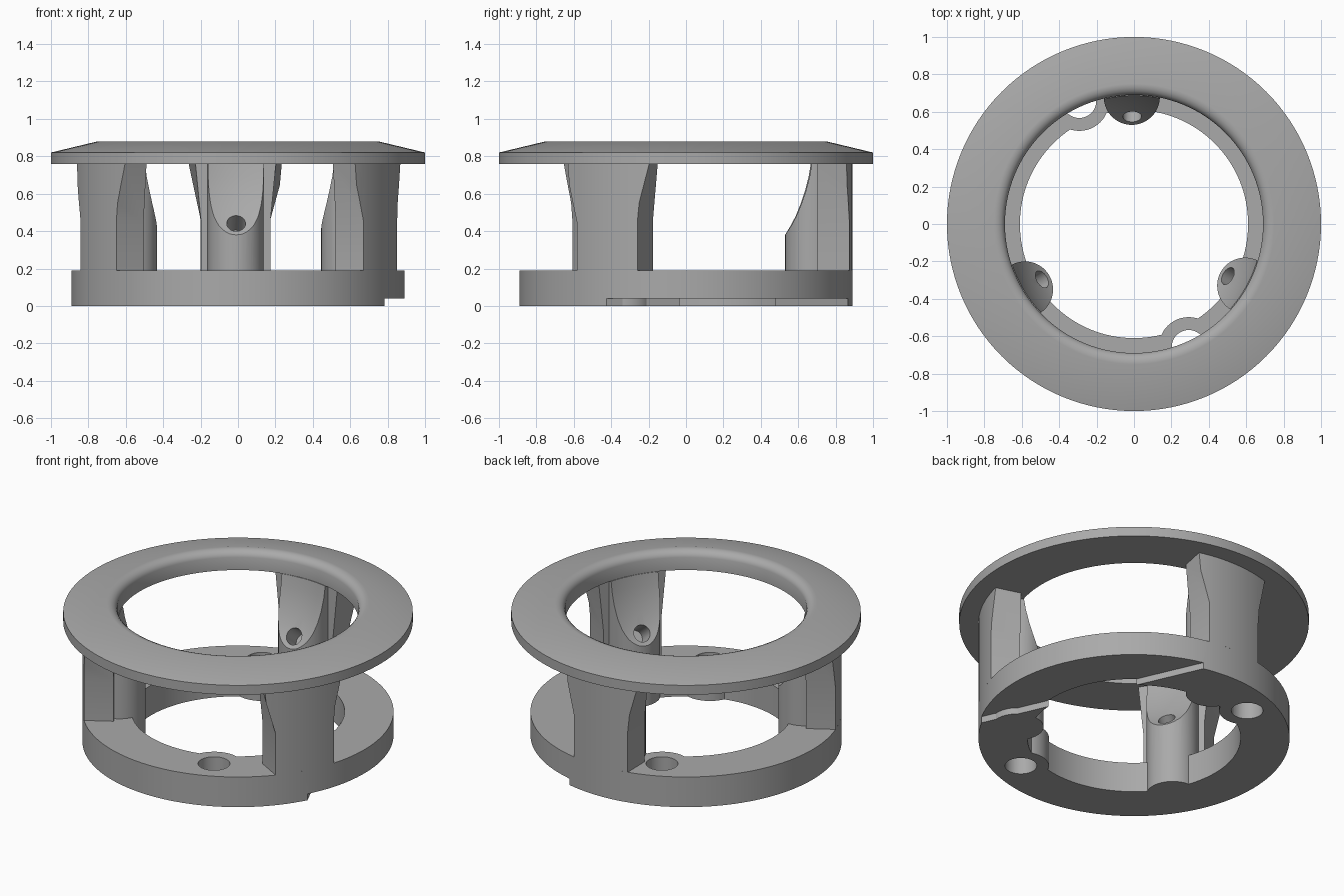
import bpy, bmesh
from math import sin, cos, pi, radians
from mathutils import Matrix, Vector

cube = bpy.data.objects.get("Cube")
if cube:
    bpy.data.objects.remove(cube)

SEG = 128
RING_R = 0.89     # outside radius of the lower ring and pillars
BASE_H = 0.19     # top of the lower ring
FLANGE_Z = 0.76   # underside of the top flange

grey = bpy.data.materials.new("grey plastic")
grey.use_nodes = True
colour = (0.4, 0.4, 0.4, 1)
grey.diffuse_color = colour
grey.node_tree.nodes["Principled BSDF"].inputs["Base Color"].default_value = colour


def make(name, bm):
    bmesh.ops.remove_doubles(bm, verts=bm.verts, dist=1e-5)
    bmesh.ops.recalc_face_normals(bm, faces=bm.faces)
    me = bpy.data.meshes.new(name)
    bm.to_mesh(me)
    bm.free()
    me.materials.append(grey)
    ob = bpy.data.objects.new(name, me)
    bpy.context.scene.collection.objects.link(ob)
    return ob


def lathe(name, profile):
    """Revolve a closed (radius, z) outline about the z axis."""
    bm = bmesh.new()
    rings = [[bm.verts.new((r * cos(2 * pi * i / SEG), r * sin(2 * pi * i / SEG), z))
              for r, z in profile] for i in range(SEG)]
    n = len(profile)
    for i in range(SEG):
        a, b = rings[i], rings[(i + 1) % SEG]
        for j in range(n):
            k = (j + 1) % n
            bm.faces.new((a[j], b[j], b[k], a[k]))
    return make(name, bm)


def cylinder(name, radius, start, end, segments=48):
    start, end = Vector(start), Vector(end)
    axis = end - start
    bm = bmesh.new()
    turn = axis.to_track_quat('Z', 'Y').to_matrix().to_4x4()
    bmesh.ops.create_cone(bm, cap_ends=True, segments=segments, radius1=radius, radius2=radius,
                          depth=axis.length, matrix=Matrix.Translation((start + end) / 2) @ turn)
    return make(name, bm)


def combine(target, tool, operation):
    """Apply a boolean and discard the tool."""
    tool.hide_render = True
    mod = target.modifiers.new("boolean", 'BOOLEAN')
    mod.object, mod.operation, mod.solver = tool, operation, 'EXACT'
    graph = bpy.context.evaluated_depsgraph_get()
    result = bpy.data.meshes.new_from_object(target.evaluated_get(graph))
    target.modifiers.clear()
    target.data = result
    bpy.data.objects.remove(tool)


def polar(r, angle, z):
    return (r * cos(angle), r * sin(angle), z)


# Top flange with sloped upper face and rounded inner lip
flange = lathe("top_flange", [(0.69, FLANGE_Z), (1, FLANGE_Z), (1, 0.82), (0.75, 0.88),
                              (0.728, 0.878), (0.71, 0.87), (0.697, 0.857), (0.69, 0.84)])

# Lower ring with two screw bosses
base = lathe("lower_ring", [(0.61, 0), (RING_R, 0), (RING_R, BASE_H), (0.61, BASE_H)])
boss_angles = [radians(-66), radians(114)]
for a in boss_angles:
    combine(base, cylinder("boss", 0.16, polar(0.72, a, 0), polar(0.72, a, BASE_H)), 'UNION')
for a in boss_angles:
    combine(base, cylinder("bore", 0.091, polar(0.72, a, -0.1), polar(0.72, a, 0.3)), 'DIFFERENCE')

# Shallow step across one side of the underside
bm = bmesh.new()
bmesh.ops.create_cube(bm, size=1, matrix=Matrix.Rotation(radians(24), 4, 'Z')
                      @ Matrix.Translation((1.042, 0, -0.03)) @ Matrix.Diagonal((1, 3, 0.14, 1)))
combine(base, make("step", bm), 'DIFFERENCE')


def flared_block():
    """Pillar back: straight sides, then widening toward the flange."""
    bm = bmesh.new()
    levels = [(BASE_H, 0.185, 0.185), (0.45, 0.185, 0.185), (FLANGE_Z, 0.215, 0.27)]
    loops = [[bm.verts.new(p) for p in ((0.70, -i, z), (0.95, -o, z), (0.95, o, z), (0.70, i, z))]
             for z, i, o in levels]
    for lo, hi in zip(loops, loops[1:]):
        for j in range(4):
            k = (j + 1) % 4
            bm.faces.new((lo[j], lo[k], hi[k], hi[j]))
    bm.faces.new(loops[0])
    bm.faces.new(loops[-1])
    return make("pillar_back", bm)


# One pillar: round inner column, flared back, scooped top and blind screw hole
pillar = cylinder("pillar", 0.15, (0.68, 0, 0), (0.68, 0, FLANGE_Z), 64)
combine(pillar, flared_block(), 'UNION')
combine(pillar, cylinder("outer_limit", RING_R, (0, 0, -0.1), (0, 0, 1), SEG), 'INTERSECT')
scoop = [(0.50, 0.35), (0.535, 0.385), (0.57, 0.43), (0.60, 0.48), (0.63, 0.545), (0.655, 0.615),
         (0.675, 0.69), (0.69, 0.78), (0.3, 0.78), (0.3, 0.35)]
combine(pillar, lathe("scoop", scoop), 'DIFFERENCE')
combine(pillar, cylinder("screw_hole", 0.05, (0.495, 0, 0.50), (0.675, 0, 0.365), 32), 'DIFFERENCE')

# Three pillars around the ring
pillars = []
for i, name in enumerate(("rear_pillar", "right_pillar", "left_pillar")):
    ob = bpy.data.objects.new(name, pillar.data.copy())
    ob.data.transform(Matrix.Rotation(radians(91 + 120 * i), 4, 'Z'))
    bpy.context.scene.collection.objects.link(ob)
    pillars.append(ob)
bpy.data.objects.remove(pillar)

# Smooth round walls, keep hard edges
bpy.ops.object.select_all(action='DESELECT')
for ob in [flange, base] + pillars:
    ob.select_set(True)
bpy.context.view_layer.objects.active = flange
bpy.ops.object.shade_smooth_by_angle(angle=radians(30))
